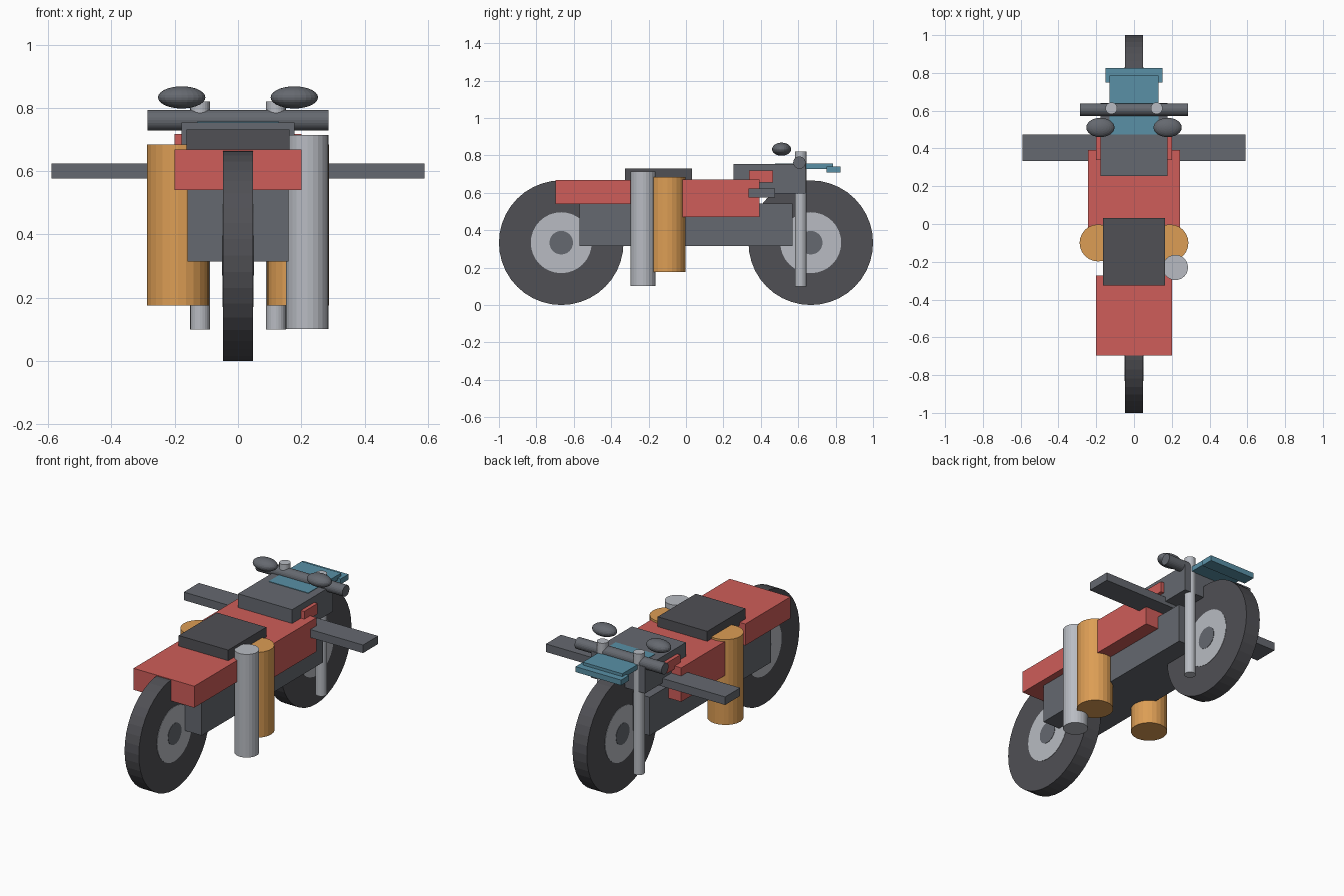
import bpy
from math import pi

if "Cube" in bpy.data.objects:
    bpy.data.objects.remove(bpy.data.objects["Cube"])


def material(name, rgb):
    m = bpy.data.materials.new(name)
    m.diffuse_color = (*rgb, 1)
    m.use_nodes = True
    m.node_tree.nodes["Principled BSDF"].inputs["Base Color"].default_value = m.diffuse_color
    return m


RED = material("red", (0.62, 0.11, 0.10))
ORANGE = material("orange", (0.72, 0.34, 0.09))
BLUE = material("blue", (0.10, 0.28, 0.38))
DARK = material("dark", (0.08, 0.08, 0.09))
STEEL = material("steel", (0.48, 0.50, 0.54))
GREY = material("grey", (0.13, 0.14, 0.16))


def finish(name, mat):
    ob = bpy.context.object
    ob.name = name
    ob.data.materials.append(mat)
    return ob


def box(name, mat, half_x, y0, y1, z0, z1):
    """Box centred on x = 0, given by its limits."""
    bpy.ops.mesh.primitive_cube_add(size=1, location=(0, (y0 + y1) / 2, (z0 + z1) / 2))
    ob = finish(name, mat)
    ob.scale = (2 * half_x, y1 - y0, z1 - z0)
    return ob


def cylinder(name, mat, r, length, loc, along_x=False, sides=24):
    bpy.ops.mesh.primitive_cylinder_add(
        vertices=sides, radius=r, depth=length, location=loc,
        rotation=(0, pi / 2 if along_x else 0, 0))
    return finish(name, mat)


# Wheels: tyre, rim disc and hub
for end, y in (("front", -0.667), ("rear", 0.667)):
    centre = (0, y, 0.333)
    cylinder(end + "_tyre", DARK, 0.333, 0.094, centre, True, 40)
    cylinder(end + "_rim", STEEL, 0.163, 0.098, centre, True, 32)
    cylinder(end + "_hub", GREY, 0.063, 0.102, centre, True)

# Frame and bodywork
box("chassis", GREY, 0.16, -0.57, 0.57, 0.315, 0.543)
box("tank", RED, 0.243, -0.17, 0.392, 0.47, 0.672)
box("fender", RED, 0.20, -0.697, -0.272, 0.54, 0.668)
box("seat", DARK, 0.163, -0.325, 0.033, 0.65, 0.731)
box("console", GREY, 0.178, 0.255, 0.64, 0.597, 0.754)
box("console_trim", RED, 0.20, 0.338, 0.464, 0.655, 0.718)
box("side_wings", GREY, 0.59, 0.333, 0.475, 0.576, 0.624)

# Windscreen plates
box("screen_plate", BLUE, 0.13, 0.475, 0.785, 0.728, 0.757)
box("screen_lip", BLUE, 0.15, 0.75, 0.825, 0.708, 0.74)

# Handlebar, fork legs, side canisters and mirrors
cylinder("handlebar", GREY, 0.033, 0.572, (0, 0.606, 0.761), True)
for side, s in (("left", -1), ("right", 1)):
    cylinder(side + "_fork", STEEL, 0.031, 0.72, (s * 0.12, 0.613, 0.46))
    cylinder(side + "_canister", ORANGE, 0.098, 0.508, (s * 0.19, -0.1, 0.43))
    bpy.ops.mesh.primitive_uv_sphere_add(
        segments=24, ring_count=14, radius=1, location=(s * 0.178, 0.511, 0.833))
    mirror = finish(side + "_mirror", GREY)
    mirror.scale = (0.075, 0.051, 0.035)

# Single pipe on the right side
cylinder("exhaust_pipe", STEEL, 0.067, 0.614, (0.219, -0.23, 0.408))
